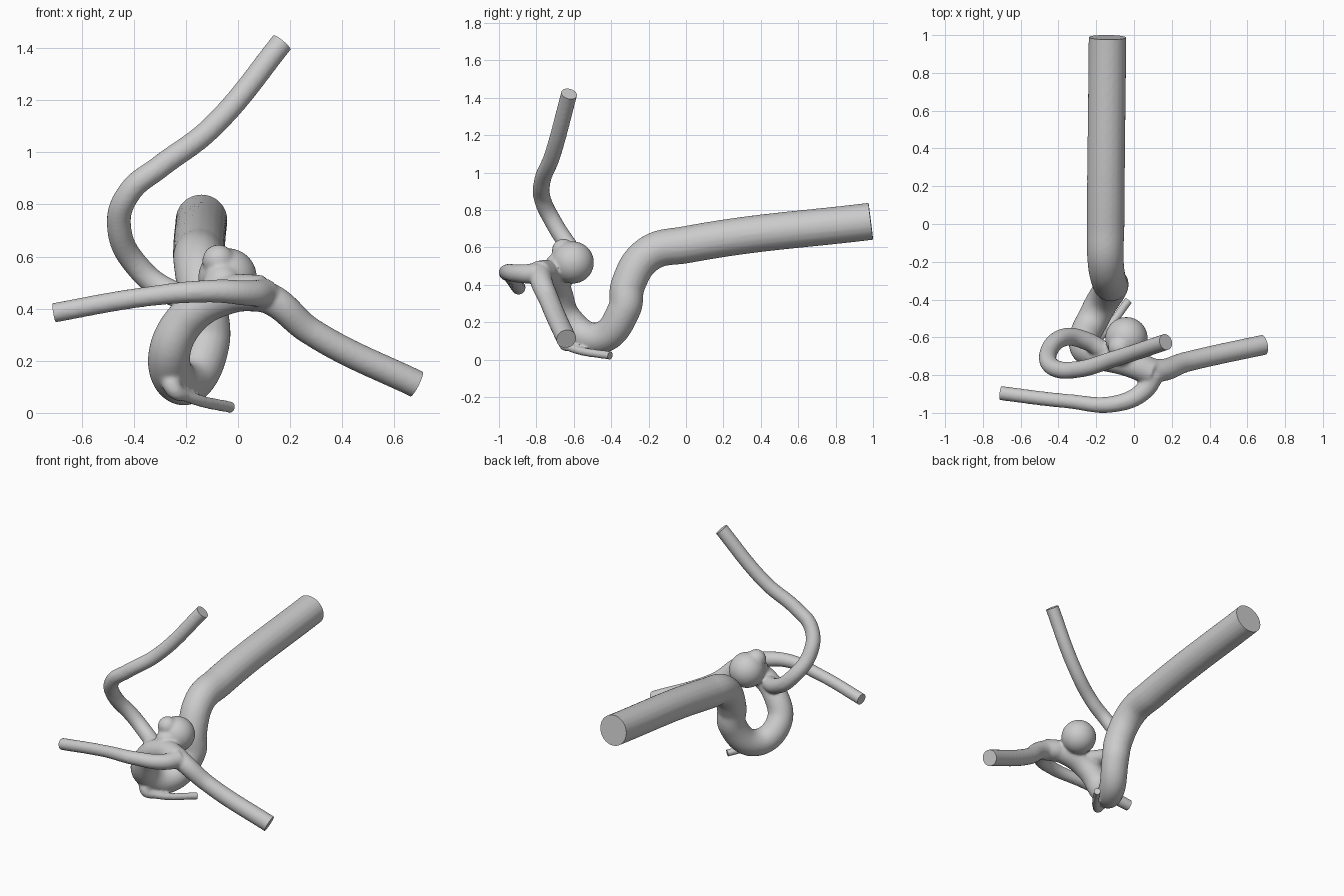
import bpy, bmesh
from mathutils import Vector

if "Cube" in bpy.data.objects:
    bpy.data.objects.remove(bpy.data.objects["Cube"])

parts, ends = [], []


def tube(name, r0, r1, pts):
    """Bezier tube tapering from r0 (free end) to r1; overshoots so the end can be trimmed flat."""
    end, nxt = Vector(pts[0]), Vector(pts[1])
    out = (end - nxt).normalized()
    ends.append((end, out, r0))
    pts = [end + out * .04] + pts[1:]
    cu = bpy.data.curves.new(name, 'CURVE')
    cu.dimensions = '3D'
    cu.bevel_depth = 1
    cu.bevel_resolution = 8
    cu.resolution_u = 12
    cu.use_fill_caps = True
    sp = cu.splines.new('BEZIER')
    sp.bezier_points.add(len(pts) - 1)
    for i, (bp, p) in enumerate(zip(sp.bezier_points, pts)):
        bp.co = p
        bp.radius = r0 + (r1 - r0) * max(0, i - 1) / (len(pts) - 2)
        bp.handle_left_type = bp.handle_right_type = 'AUTO'
    ob = bpy.data.objects.new(name, cu)
    bpy.context.collection.objects.link(ob)
    parts.append(ob)


# Main vessel: straight inlet, then a siphon loop down and up to the fork
tube("main_vessel", .1, .07, [
    (-.14, .988, .74), (-.15, 0, .615), (-.15, -.2, .565), (-.13, -.31, .4),
    (-.12, -.33, .27), (-.2, -.47, .115), (-.265, -.63, .21),
    (-.19, -.69, .37), (-.03, -.735, .455), (.1, -.79, .46)])
# Side branches, each from its free end to the fork or loop
tube("left_branch", .038, .056, [
    (-.705, -.895, .385), (-.35, -.938, .447), (-.1, -.952, .468),
    (.05, -.885, .46), (.11, -.79, .46)])
tube("right_branch", .054, .068, [
    (.685, -.64, .112), (.277, -.73, .315), (.12, -.775, .44), (.03, -.75, .46)])
tube("upper_branch", .044, .05, [
    (.168, -.625, 1.422), (-.108, -.715, 1.09), (-.3, -.77, .945), (-.415, -.765, .85),
    (-.457, -.70, .72), (-.37, -.6, .545), (-.25, -.62, .46), (-.13, -.69, .43)])
tube("small_branch", .023, .045, [
    (-.03, -.405, .023), (-.2, -.62, .066), (-.245, -.65, .09), (-.26, -.61, .17)])

# Bulge: one big lobe, a small one on top and a neck
for c, r in [((-.04, -.605, .52), .113), ((-.075, -.655, .585), .062), ((-.06, -.68, .5), .075)]:
    bpy.ops.mesh.primitive_uv_sphere_add(segments=32, ring_count=20, radius=r, location=c)
    parts.append(bpy.context.object)

# Join everything and fuse it into one skin
bpy.ops.object.select_all(action='DESELECT')
for ob in parts:
    ob.select_set(True)
bpy.context.view_layer.objects.active = parts[0]
bpy.ops.object.convert(target='MESH')
bpy.ops.object.join()
vessel = bpy.context.object
vessel.name = "blood_vessel_tree"
rm = vessel.modifiers.new("fuse", 'REMESH')
rm.mode = 'VOXEL'
rm.voxel_size = .008
sm = vessel.modifiers.new("soften", 'SMOOTH')
sm.factor = .5
sm.iterations = 10
bpy.ops.object.convert(target='MESH')

# Trim each free end with a flat cap
bm = bmesh.new()
bm.from_mesh(vessel.data)
bm.transform(vessel.matrix_world)
for end, out, r in ends:
    faces = [f for f in bm.faces if (f.calc_center_median() - end).length < r * 1.3 + .045]
    geom = faces + list({e for f in faces for e in f.edges}) + list({v for f in faces for v in f.verts})
    bmesh.ops.bisect_plane(bm, geom=geom, plane_co=end, plane_no=out, clear_outer=True)
    rim = [e for e in bm.edges if e.is_boundary]
    bmesh.ops.holes_fill(bm, edges=rim, sides=0)
bmesh.ops.recalc_face_normals(bm, faces=bm.faces)
# Set it on the ground
low = min(v.co.z for v in bm.verts)
bmesh.ops.translate(bm, verts=bm.verts, vec=(0, 0, -low))
vessel.matrix_world.identity()
bm.to_mesh(vessel.data)
bm.free()
bpy.ops.object.shade_smooth_by_angle(angle=.7)
